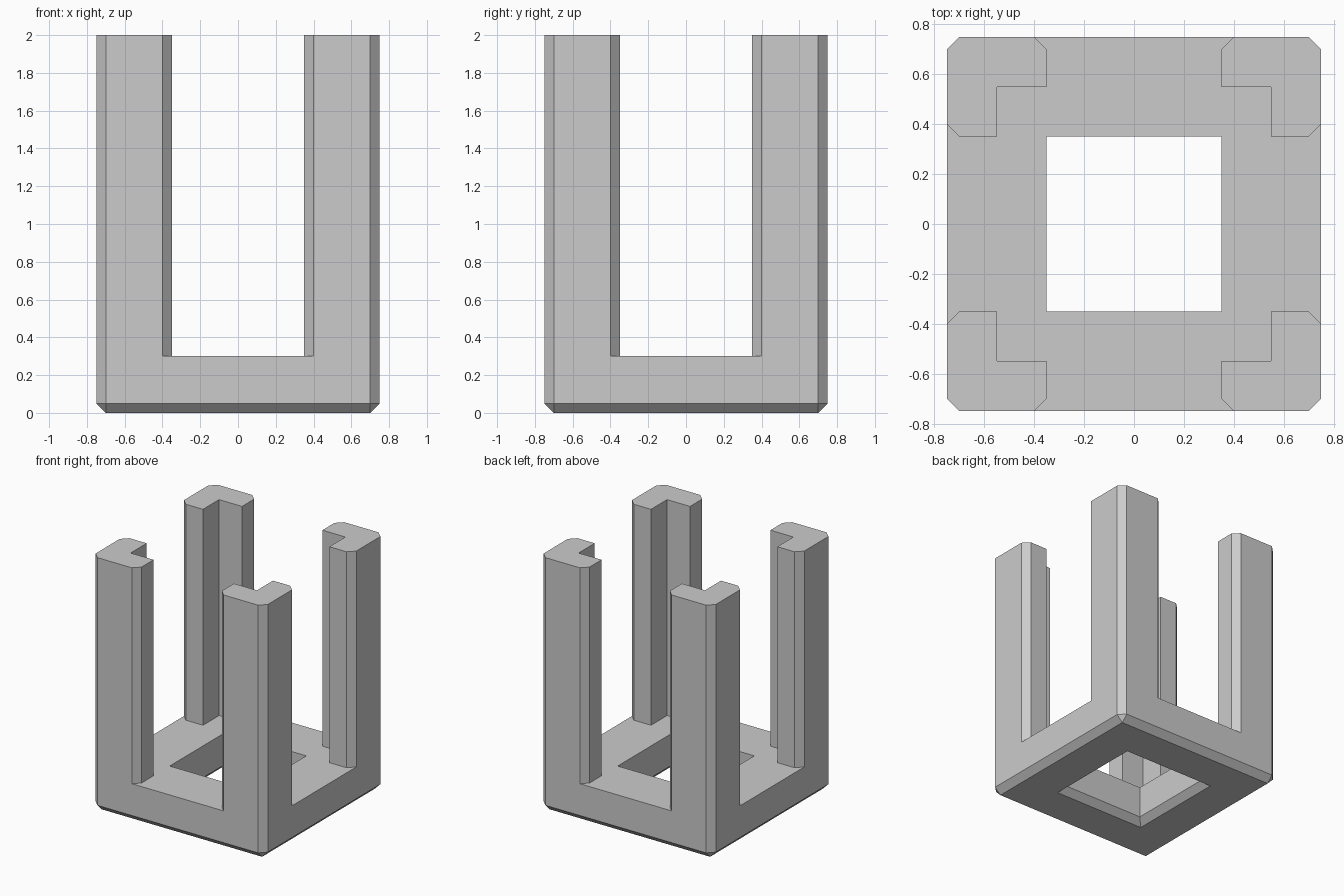
import bpy
import bmesh
from mathutils import Matrix

HALF, HOLE, CHAMFER = 0.75, 0.35, 0.05
BASE_TOP, POST_TOP = 0.3, 2.0

cube = bpy.data.objects.get("Cube")
if cube:
    bpy.data.objects.remove(cube, do_unlink=True)

grey = bpy.data.materials.new("plain_grey")
grey.use_nodes = True
colour = (0.6, 0.6, 0.6, 1)
grey.diffuse_color = colour
grey.node_tree.nodes["Principled BSDF"].inputs["Base Color"].default_value = colour


def make_object(name, bm):
    bmesh.ops.recalc_face_normals(bm, faces=bm.faces)
    mesh = bpy.data.meshes.new(name)
    bm.to_mesh(mesh)
    bm.free()
    mesh.materials.append(grey)
    obj = bpy.data.objects.new(name, mesh)
    bpy.context.collection.objects.link(obj)
    return obj


# Base slab: chamfered everywhere except around its flat top
bm = bmesh.new()
bmesh.ops.create_cube(bm, size=1, matrix=Matrix.Translation((0, 0, BASE_TOP / 2))
                      @ Matrix.Diagonal((2 * HALF, 2 * HALF, BASE_TOP, 1)))
edges = [e for e in bm.edges if min(v.co.z for v in e.verts) < 0.01]
bmesh.ops.bevel(bm, geom=edges, offset=CHAMFER, segments=1, affect='EDGES')
base = make_object("base", bm)

# Square hole cutter, flaring outward at the underside
bm = bmesh.new()
rings = []
for r, z in ((HOLE + 2 * CHAMFER, -CHAMFER), (HOLE, CHAMFER), (HOLE, BASE_TOP + 0.1)):
    rings.append([bm.verts.new((x * r, y * r, z))
                  for x, y in ((1, 1), (-1, 1), (-1, -1), (1, -1))])
for low, high in zip(rings, rings[1:]):
    for i in range(4):
        j = (i + 1) % 4
        bm.faces.new((low[i], low[j], high[j], high[i]))
bm.faces.new(rings[0])
bm.faces.new(rings[-1])
cutter = make_object("hole_cutter", bm)
cutter.hide_render = True

# Cut the hole, then discard the cutter
cut = base.modifiers.new("hole", 'BOOLEAN')
cut.operation = 'DIFFERENCE'
cut.solver = 'EXACT'
cut.object = cutter
result = bpy.data.meshes.new_from_object(
    base.evaluated_get(bpy.context.evaluated_depsgraph_get()))
base.modifiers.clear()
base.data = result
bpy.data.objects.remove(cutter, do_unlink=True)

# Four L-shaped corner posts, flush with the sides of the base
half_profile = [(0.55, 0.35), (0.70, 0.35), (0.75, 0.40), (0.75, 0.70)]
profile = half_profile + [(y, x) for x, y in reversed(half_profile)] + [(0.55, 0.55)]
for name, sx, sy in (("front_left_post", 1, -1), ("front_right_post", -1, -1),
                     ("back_left_post", 1, 1), ("back_right_post", -1, 1)):
    bm = bmesh.new()
    foot = bm.faces.new([bm.verts.new((x * sx, y * sy, BASE_TOP)) for x, y in profile])
    top = bmesh.ops.extrude_face_region(bm, geom=[foot], use_keep_orig=True)
    bmesh.ops.translate(bm, vec=(0, 0, POST_TOP - BASE_TOP),
                        verts=[v for v in top["geom"] if isinstance(v, bmesh.types.BMVert)])
    make_object(name, bm)
